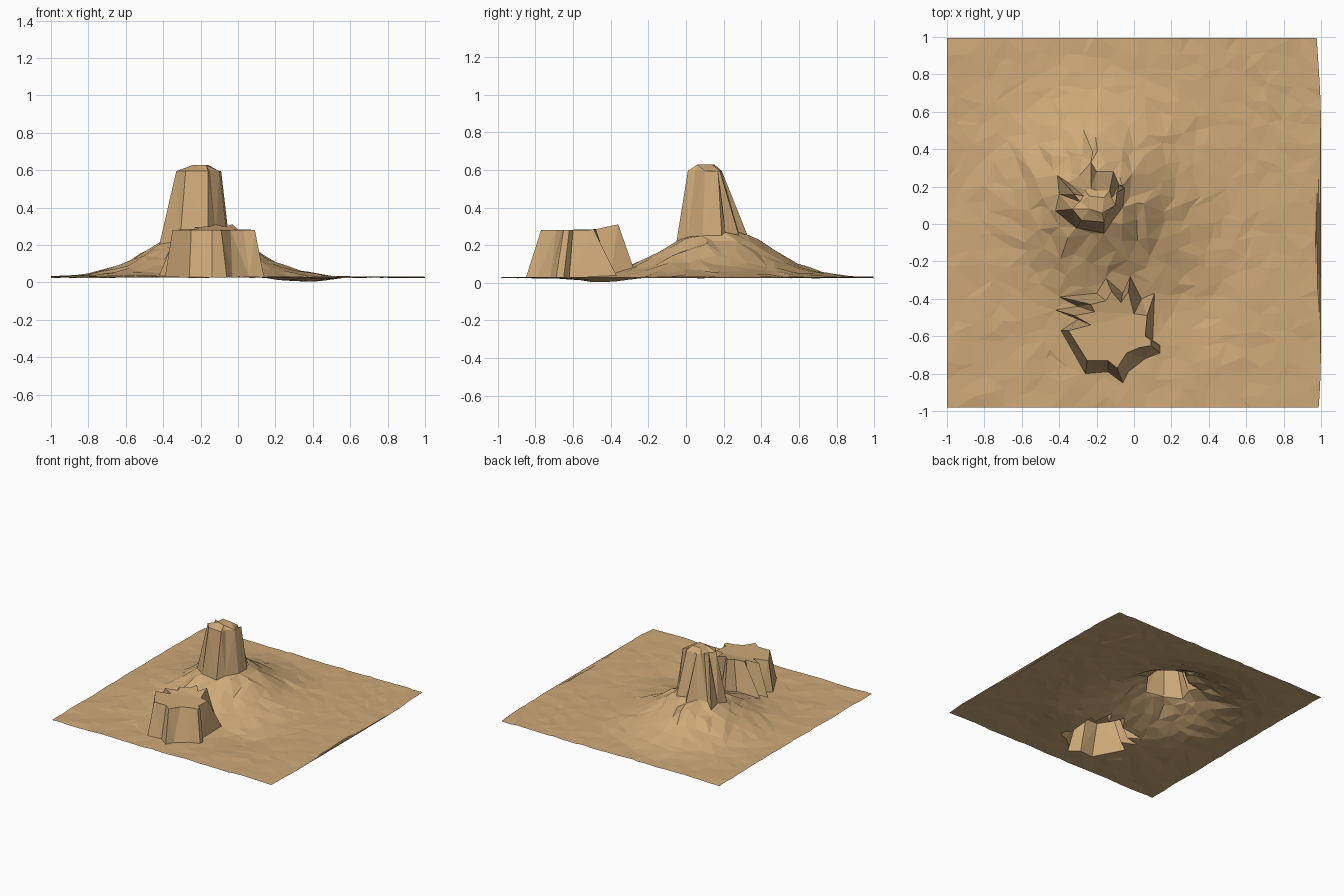
import bpy, bmesh, random
from math import exp, sin
from mathutils import Vector
from mathutils.geometry import delaunay_2d_cdt

if "Cube" in bpy.data.objects:
    bpy.data.objects.remove(bpy.data.objects["Cube"])

random.seed(4)


# Ground height: broad hill, shallow hollow, slight roughness
def ground(x, y, rough=0.0):
    hill = 0.265 * exp(-(((x + 0.2) / 0.37) ** 2 + ((y - 0.16) / 0.38) ** 2))
    dip = 0.026 * exp(-(((x - 0.33) / 0.2) ** 2 + ((y + 0.42) / 0.2) ** 2))
    return max(0.0, 0.028 + hill - dip + rough * (0.25 + 4 * hill))


def inside(x, y, poly):
    hit = False
    for (ax, ay), (bx, by) in zip(poly, poly[1:] + poly[:1]):
        if (ay > y) != (by > y) and x < ax + (y - ay) * (bx - ax) / (by - ay):
            hit = not hit
    return hit


# Butte and mesa outlines: foot ring and matching rim ring
tower_foot = [(-.16, -.05), (-.12, .01), (-.06, .09), (-.05, .19), (-.08, .21),
              (-.11, .28), (-.20, .28), (-.23, .33), (-.29, .26), (-.35, .22),
              (-.41, .26), (-.40, .16), (-.42, .07), (-.31, -.02)]
tower_rim = [(-.16, .01), (-.15, .05), (-.10, .10), (-.09, .17), (-.12, .14),
             (-.13, .18), (-.20, .18), (-.23, .19), (-.26, .18), (-.27, .15),
             (-.32, .16), (-.29, .12), (-.33, .08), (-.28, .02)]
mesa_foot = [(-.26, -.80), (-.14, -.79), (-.06, -.85), (-.03, -.79), (.06, -.72),
             (.14, -.69), (.14, -.65), (.10, -.62), (.11, -.37), (.04, -.40),
             (-.02, -.28), (-.06, -.37), (-.15, -.29), (-.20, -.37), (-.40, -.39),
             (-.30, -.44), (-.42, -.46), (-.30, -.51), (-.39, -.57)]
mesa_rim = [(-.25, -.73), (-.14, -.73), (-.09, -.77), (-.04, -.69), (.03, -.66),
            (.09, -.65), (.09, -.62), (.06, -.60), (.07, -.49), (.00, -.48),
            (-.03, -.36), (-.07, -.42), (-.12, -.36), (-.15, -.41), (-.23, -.43),
            (-.21, -.47), (-.32, -.49), (-.23, -.54), (-.35, -.57)]

pts, zs, edges = [], [], []


def add(x, y, z):
    pts.append(Vector((x, y)))
    zs.append(z)


def ring(poly, height):
    s, n = len(pts), len(poly)
    for x, y in poly:
        add(x, y, height(x, y))
    edges.extend((s + i, s + (i + 1) % n) for i in range(n))
    return s


for foot, rim, top in (
        (tower_foot, tower_rim, lambda x, y: 0.595),
        (mesa_foot, mesa_rim, lambda x, y: 0.28 + 0.22 * max(0, y + 0.5))):
    a, b = ring(foot, ground), ring(rim, top)
    edges.extend((a + i, b + i) for i in range(len(foot)))

# Raised cap of the tower
for x, y in ((-.24, .08), (-.17, .06), (-.16, .14), (-.24, .15)):
    add(x, y, 0.628)

# Irregular scatter of ground points with gently wavy borders
N = 24
for i in range(N + 1):
    for j in range(N + 1):
        u, v = i / N, j / N
        x, y = -1 + 1.985 * u, -0.98 + 1.975 * v
        if 0 < i < N:
            x += random.uniform(-.035, .035)
        if 0 < j < N:
            y += random.uniform(-.035, .035)
        if i == N:
            x += 0.014 * sin(y * 5 - 1.2)
        if inside(x, y, tower_foot) or inside(x, y, mesa_foot):
            continue
        add(x, y, ground(x, y, random.uniform(-.017, .017)))

# Triangulate everything into one faceted open sheet
vs, es, fs, ov, oe, of = delaunay_2d_cdt(pts, edges, [], 0, 1e-5)
bm = bmesh.new()
bv = []
for p, src in zip(vs, ov):
    z = zs[src[0]] if src else ground(p.x, p.y)
    bv.append(bm.verts.new((p.x, p.y, z)))
for f in fs:
    bm.faces.new([bv[k] for k in f])
for f in bm.faces:
    f.normal_update()
    if f.normal.z < 0:
        f.normal_flip()
mesh = bpy.data.meshes.new("desert_terrain")
bm.to_mesh(mesh)
bm.free()
terrain = bpy.data.objects.new("desert_terrain", mesh)
bpy.context.collection.objects.link(terrain)

sand = bpy.data.materials.new("sand")
sand.diffuse_color = (0.62, 0.40, 0.19, 1)
sand.use_nodes = True
sand.node_tree.nodes["Principled BSDF"].inputs["Base Color"].default_value = sand.diffuse_color
mesh.materials.append(sand)
